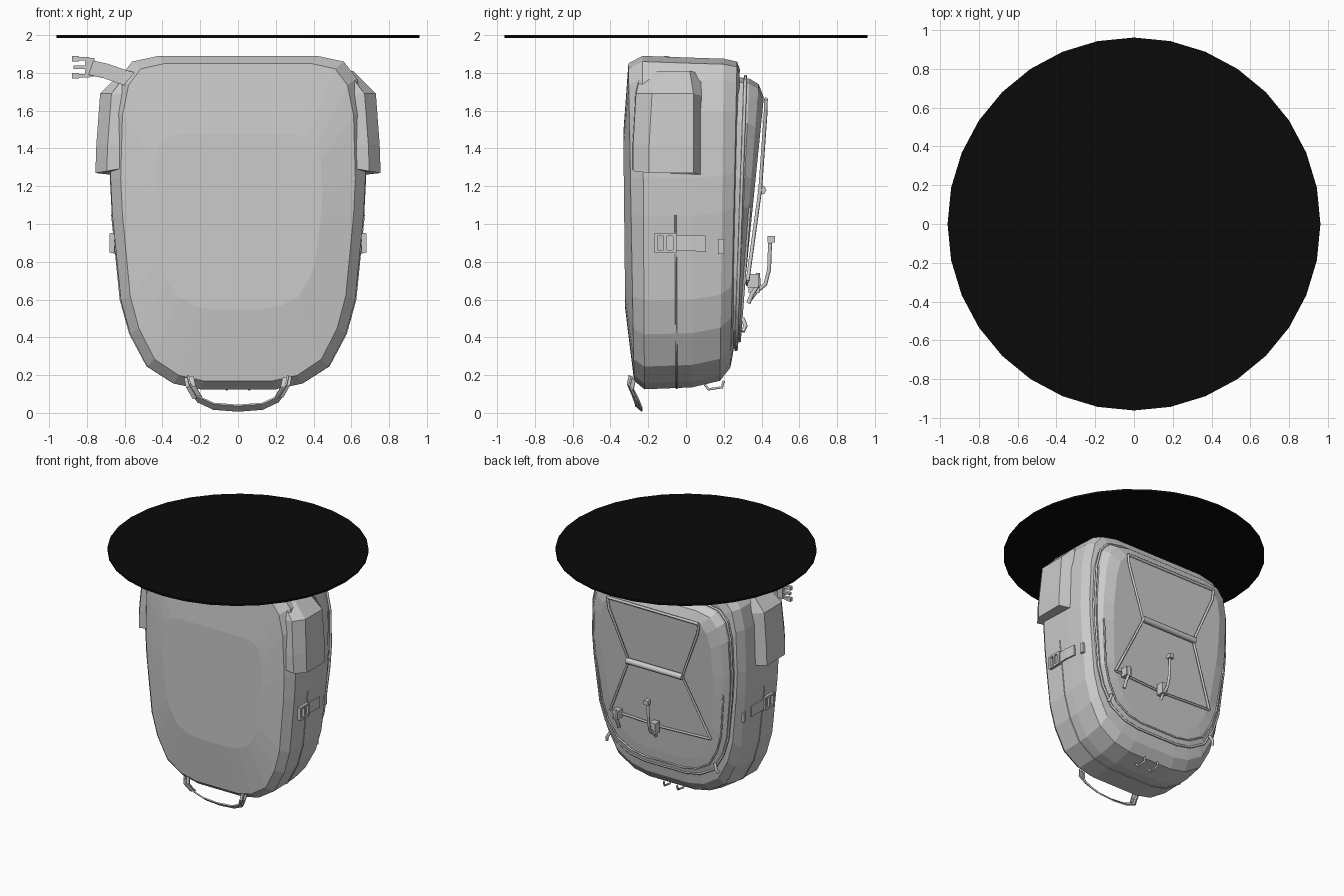
import bpy, bmesh, math
from mathutils import Vector

if "Cube" in bpy.data.objects:
    bpy.data.objects.remove(bpy.data.objects["Cube"])

# Half outline of the pack seen from the front, as (x, height 0..1)
HALF = [(.42, 1.89), (.56, 1.86), (.63, 1.77), (.665, 1.6), (.675, 1.25), (.665, 1.05),
        (.62, .6), (.57, .42), (.48, .25), (.34, .16), (.2, .13)]
HALF = [(x, (z - .13) / 1.76) for x, z in HALF]


def mesh_object(name, verts, faces, solid=0):
    bm = bmesh.new()
    vs = [bm.verts.new(v) for v in verts]
    for f in faces:
        bm.faces.new([vs[i] for i in f])
    bmesh.ops.recalc_face_normals(bm, faces=bm.faces)
    me = bpy.data.meshes.new(name)
    bm.to_mesh(me)
    bm.free()
    ob = bpy.data.objects.new(name, me)
    bpy.context.collection.objects.link(ob)
    if solid:
        mod = ob.modifiers.new("thickness", 'SOLIDIFY')
        mod.thickness, mod.offset = solid, 0
    return ob


def ring(y_top, y_bot, sx, z_top, z_bot):
    pts = HALF + [(-x, t) for x, t in reversed(HALF)]
    return [(x * sx, y_bot + (y_top - y_bot) * t, z_bot + (z_top - z_bot) * t) for x, t in pts]


def loft(name, rings):
    n = len(rings[0])
    faces = [[k * n + i, k * n + (i + 1) % n, (k + 1) * n + (i + 1) % n, (k + 1) * n + i]
             for k in range(len(rings) - 1) for i in range(n)]
    faces += [list(range(n)), list(range((len(rings) - 1) * n, len(rings) * n))]
    return mesh_object(name, [p for r in rings for p in r], faces)


def tube(name, pts, r, closed=False):
    cu = bpy.data.curves.new(name, 'CURVE')
    cu.dimensions = '3D'
    cu.bevel_depth, cu.bevel_resolution, cu.use_fill_caps = r, 1, True
    sp = cu.splines.new('POLY')
    sp.points.add(len(pts) - 1)
    for p, c in zip(sp.points, pts):
        p.co = (*c, 1)
    sp.use_cyclic_u = closed
    ob = bpy.data.objects.new(name, cu)
    bpy.context.collection.objects.link(ob)
    return ob


def ribbon(name, pts, width, thick=.01):
    w = Vector(width) / 2
    verts = [Vector(p) + s * w for p in pts for s in (-1, 1)]
    faces = [[2 * i, 2 * i + 1, 2 * i + 3, 2 * i + 2] for i in range(len(pts) - 1)]
    return mesh_object(name, verts, faces, thick)


def box(name, c, size, ry=0):
    bpy.ops.mesh.primitive_cube_add(size=1, location=c, rotation=(0, ry, 0))
    ob = bpy.context.object
    ob.name, ob.scale = name, size
    return ob


# Main pack body with the raised padded front panel
loft("pack_body", [
    ring(-.332, -.322, .66, 1.48, .55),
    ring(-.305, -.275, .92, 1.85, .17),
    ring(-.23, -.22, 1, 1.89, .125),
    ring(.05, .03, 1.005, 1.88, .135),
    ring(.2, .18, 1, 1.875, .17),
    ring(.27, .235, .95, 1.86, .24),
    ring(.285, .25, .86, 1.82, .32)])

# Tapered pocket on the back
loft("back_pocket", [
    ring(.25, .2, .92, 1.78, .33),
    ring(.335, .27, .91, 1.77, .34),
    ring(.385, .277, .86, 1.74, .37),
    ring(.412, .29, .74, 1.67, .46)])
tube("pocket_zip", ring(.315, .265, .925, 1.782, .335), .009, True)
tube("pocket_seam", ring(.388, .284, .86, 1.74, .38)[5:17], .007)

# Seam running round the sides and under the bottom
tube("bottom_seam", ring(-.06, -.05, 1.003, 1.884, .13)[5:17], .005)

for s in (-1, 1):
    side = "right" if s > 0 else "left"
    # Upper side wings
    levels = [(.755, 1.27, -.285, .12), (.75, 1.42, -.285, .12), (.73, 1.69, -.27, .12), (.61, 1.81, -.24, .1)]
    loft(side + "_wing", [[(s * .58, y0, z + (.03 if z < 1.3 else 0)), (s * (xo - .06), y0 + .005, z + (.01 if z < 1.3 else 0)),
                           (s * xo, y0 + .09, z), (s * xo, y1 - .08, z), (s * .58, y1, z - .02)]
                          for xo, z, y0, y1 in levels])
    # Side strap with its buckle frame
    ribbon(side + "_side_strap", [(s * .658, -.1, .9), (s * .663, .02, .9), (s * .658, .105, .895)], (0, 0, .085), .012)
    box(side + "_strap_end", (s * .65, .185, .88), (.02, .03, .08))
    for dy in (-.05, 0, .05):
        box(side + "_buckle_bar", (s * .667, -.11 + dy, .9), (.025, .018, .1))
    for dz in (-.045, .045):
        box(side + "_buckle_rail", (s * .667, -.11, .9 + dz), (.022, .11, .016))
    # Zip pulls and small loops underneath
    tube(side + "_zip_pull", [(s * .47, .3, .5), (s * .49, .315, .46), (s * .5, .3, .43)], .012)
    tube(side + "_bottom_loop", [(s * .06, .1, .15), (s * .06, .12, .125), (s * .06, .19, .135), (s * .06, .2, .17)], .008)

# Carry loop under the front
half_loop = [(.265, -.285, .185), (.255, -.295, .14), (.215, -.265, .075), (.13, -.25, .035), (.0, -.25, .025)]
loop = [(-x, y, z) for x, y, z in half_loop] + half_loop[-2::-1]
ribbon("carry_loop", loop, (0, .035, -.03))
for s in (-1, 1):
    ribbon("carry_loop_tab", [(s * .26, -.287, .19), (s * .25, -.3, .14), (s * .215, -.27, .08)], (.05, 0, .01))


# Elastic cord over the back pocket
def on_pocket(x, z, lift=.012):
    return (x, .29 + .101 * (z - .46) + lift, z)


for s in (-1, 1):
    tube("cord_side", [on_pocket(s * .41, 1.66), on_pocket(s * .4, 1.58, .018), on_pocket(s * .24, 1.18, .03),
                       on_pocket(s * .45, .7)], .01)
tube("cord_top", [on_pocket(-.41, 1.66), on_pocket(.41, 1.66)], .011)
tube("cord_bottom", [on_pocket(-.45, .7), on_pocket(0, .68), on_pocket(.45, .7)], .009)
tube("cord_bar", [on_pocket(-.25, 1.18, .04), on_pocket(.25, 1.18, .04)], .024)

# Hooks hanging on the lower cord
tube("long_hook", [(.03, .34, .6), (.03, .37, .64), (.03, .42, .68), (.03, .44, .76), (.03, .445, .9)], .012)
box("long_hook_tip", (.03, .452, .92), (.04, .04, .035))
box("long_hook_clip", (.03, .36, .68), (.05, .06, .09))
tube("short_hook", [(.37, .33, .58), (.37, .35, .63), (.37, .385, .68), (.37, .38, .74)], .013)
box("short_hook_clip", (.37, .355, .7), (.05, .06, .07))

# Loose strap and clip at the upper left
ribbon("loose_strap", [(-.52, -.29, 1.755), (-.6, -.27, 1.775), (-.7, -.18, 1.81), (-.79, -.1, 1.83)], (.025, 0, .075))
box("clip_base", (-.785, -.1, 1.83), (.05, .035, .1))
for dz, ln in ((-.045, .09), (0, .08), (.045, .09)):
    box("clip_prong", (-.83, -.1, 1.83 + dz), (ln, .025, .018))
    if dz:
        box("clip_barb", (-.86, -.1, 1.83 + dz), (.035, .025, .03))

# Black disc above the pack
bpy.ops.mesh.primitive_cylinder_add(vertices=32, radius=.962, depth=.016, location=(0, 0, 1.992))
disc = bpy.context.object
disc.name = "top_disc"
black = bpy.data.materials.new("black")
black.diffuse_color = (.003, .003, .003, 1)
black.use_nodes = True
black.node_tree.nodes["Principled BSDF"].inputs["Base Color"].default_value = black.diffuse_color
disc.data.materials.append(black)
